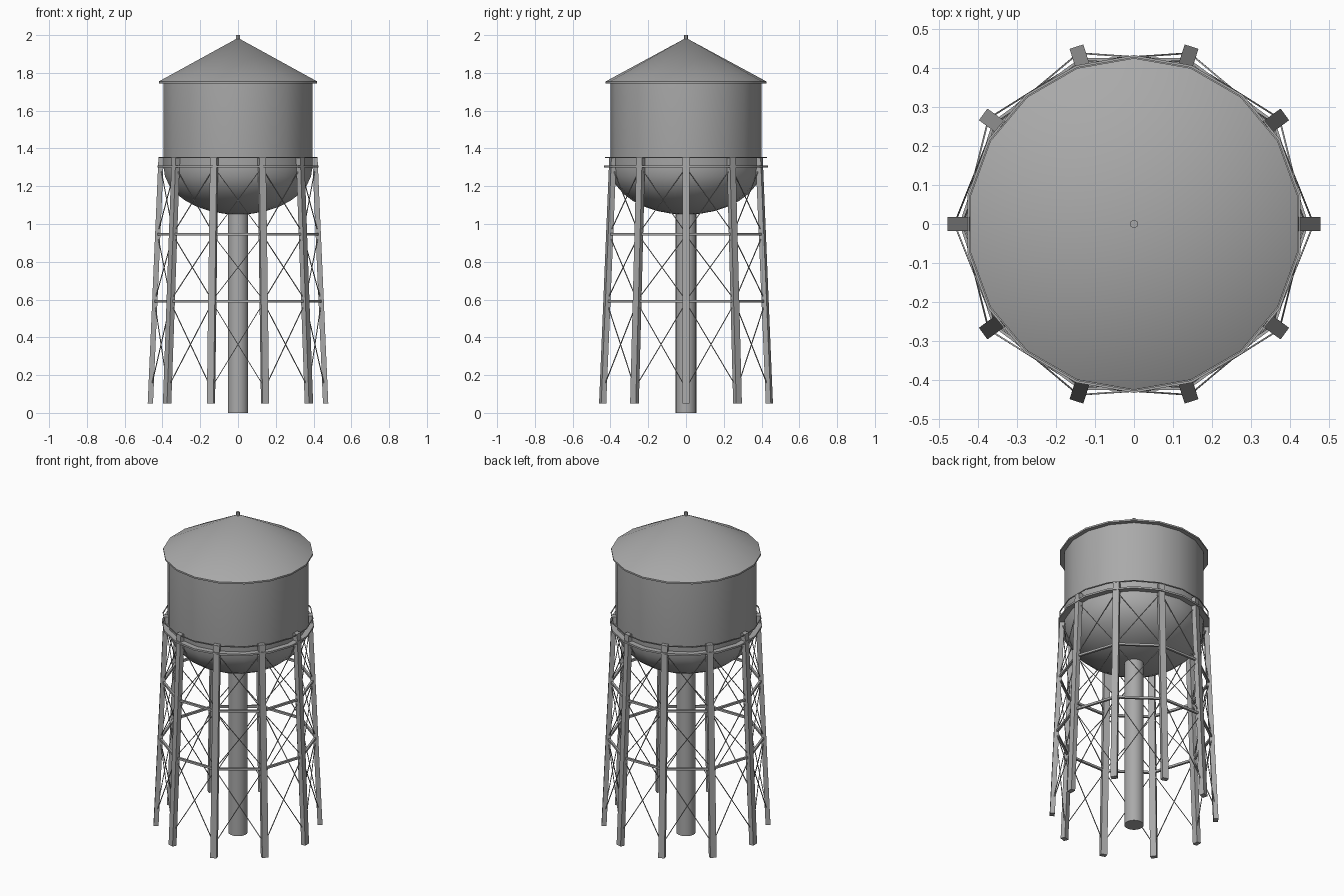
import bpy, bmesh, math
from mathutils import Vector, Matrix

cube = bpy.data.objects.get("Cube")
if cube:
    bpy.data.objects.remove(cube, do_unlink=True)

steel = bpy.data.materials.new("grey steel")
steel.use_nodes = True
GREY = (0.4, 0.4, 0.4, 1)
steel.diffuse_color = GREY
steel.node_tree.nodes["Principled BSDF"].inputs["Base Color"].default_value = GREY

SIDES = 18
LEGS = 10
FOOT_Z, LEG_TOP = 0.05, 1.355


def finish(bm, name, smooth=False):
    bmesh.ops.recalc_face_normals(bm, faces=bm.faces)
    mesh = bpy.data.meshes.new(name)
    bm.to_mesh(mesh)
    bm.free()
    obj = bpy.data.objects.new(name, mesh)
    bpy.context.collection.objects.link(obj)
    mesh.materials.append(steel)
    if smooth:
        bpy.ops.object.select_all(action='DESELECT')
        obj.select_set(True)
        bpy.context.view_layer.objects.active = obj
        bpy.ops.object.shade_smooth_by_angle(angle=math.radians(35))
    return obj


def lathe(name, profile, sides=SIDES, closed=False):
    """Spin a (radius, height) profile around z, with a corner facing +y."""
    bm = bmesh.new()
    verts = [bm.verts.new((0, r, z)) for r, z in profile]
    pairs = list(zip(verts, verts[1:]))
    if closed:
        pairs.append((verts[-1], verts[0]))
    edges = [bm.edges.new(p) for p in pairs]
    bmesh.ops.spin(bm, geom=verts + edges, axis=(0, 0, 1), cent=(0, 0, 0),
                   steps=sides, angle=math.tau, use_merge=True)
    bmesh.ops.remove_doubles(bm, verts=bm.verts, dist=0.0001)
    return finish(bm, name, True)


def add_beam(bm, a, b, width, depth):
    """Box from a to b: width runs around the tower, depth runs outward."""
    axis = (b - a).normalized()
    mid = (a + b) / 2
    out = Vector((mid.x, mid.y, 0))
    side = axis.cross(out).normalized()
    out = side.cross(axis)
    rot = Matrix((side, out, axis)).transposed().to_4x4()
    size = Matrix.Diagonal((width, depth, (b - a).length, 1))
    bmesh.ops.create_cube(bm, size=1, matrix=Matrix.Translation(mid) @ rot @ size)


def leg_point(i, z):
    """Point on the sloping centre line of leg i."""
    r = 0.464 + (0.407 - 0.464) * (z - FOOT_Z) / (LEG_TOP - FOOT_Z)
    a = math.tau * i / LEGS
    return Vector((r * math.cos(a), r * math.sin(a), z))


# Tank with rounded bowl
bowl = [(0.4 * math.sin(t), 1.3 - 0.25 * math.cos(t))
        for t in (math.pi / 2 * k / 8 for k in range(9))]
lathe("tank", bowl + [(0.4, 1.75)])

# Conical roof with a thin rim, and its finial
lathe("roof", [(0, 1.985), (0.425, 1.755), (0.425, 1.745), (0, 1.745)])
lathe("finial", [(0, 2), (0.011, 2), (0.011, 1.965), (0, 1.965)], 6)

# Central riser pipe
lathe("riser_pipe", [(0, 0), (0.055, 0), (0.055, 1.07), (0, 1.07)])

# Walkway ring and handrail
lathe("walkway", [(0.395, 1.3), (0.433, 1.3), (0.433, 1.311), (0.395, 1.311)], closed=True)
lathe("handrail", [(0.423, 1.35), (0.428, 1.35), (0.428, 1.355), (0.423, 1.355)], closed=True)

# Legs
for i in range(LEGS):
    bm = bmesh.new()
    add_beam(bm, leg_point(i, FOOT_Z), leg_point(i, LEG_TOP), 0.037, 0.028)
    finish(bm, f"leg_{i + 1}")

# Horizontal struts between neighbouring legs
bm = bmesh.new()
for z in (0.59, 0.945):
    for i in range(LEGS):
        add_beam(bm, leg_point(i, z), leg_point(i + 1, z), 0.013, 0.013)
finish(bm, "struts")

# Thin crossed tie rods in each bay
bm = bmesh.new()
for low, high in ((0.13, 0.585), (0.595, 0.94), (0.95, 1.3)):
    for i in range(LEGS):
        for a, b in ((i, i + 1), (i + 1, i)):
            add_beam(bm, leg_point(a, low), leg_point(b, high), 0.004, 0.004)
finish(bm, "tie_rods")
